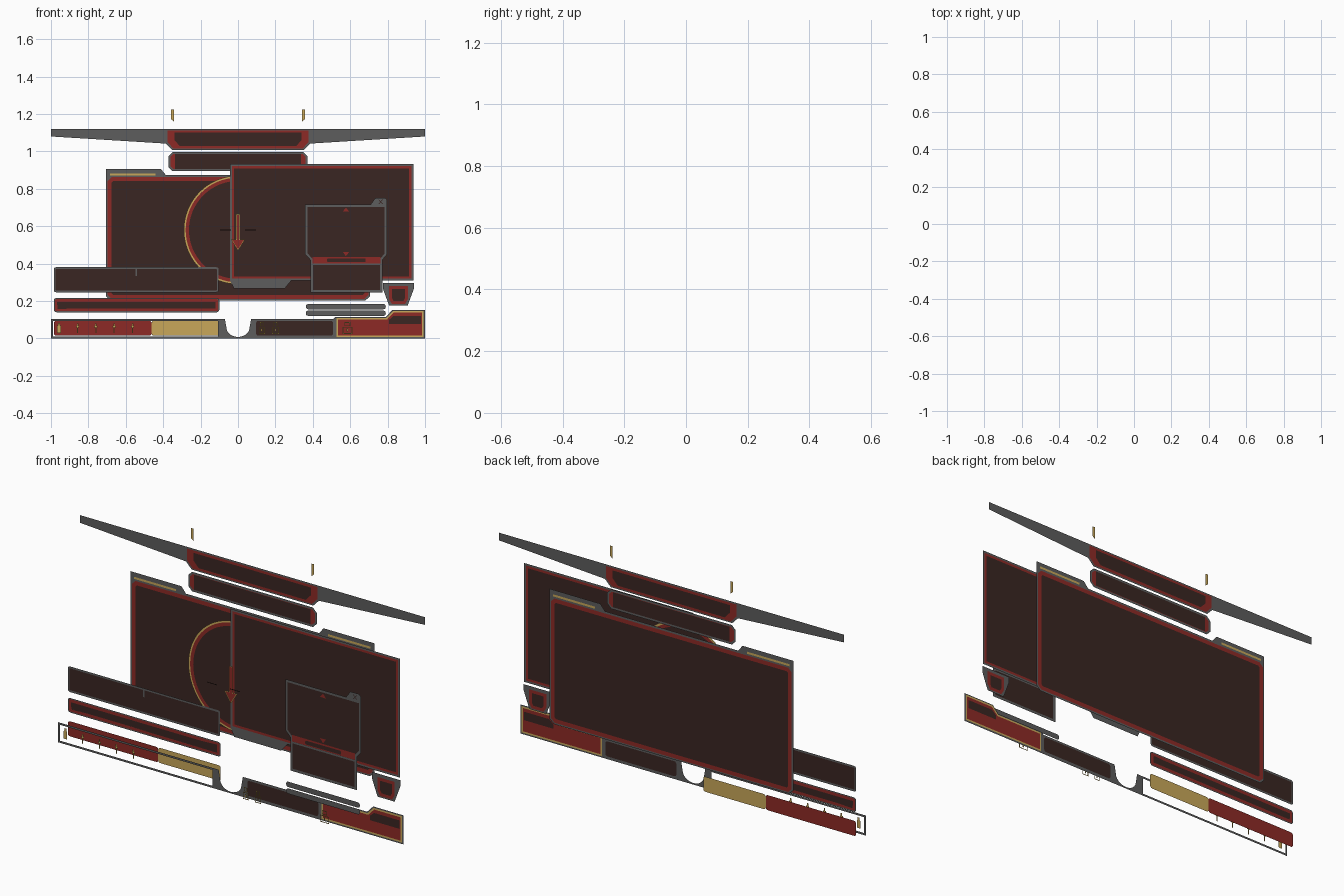
import bpy, bmesh, math

if "Cube" in bpy.data.objects:
    bpy.data.objects.remove(bpy.data.objects["Cube"])

COL = {"grey": (.11, .11, .11, 1), "dark": (.042, .019, .016, 1),
       "red": (.27, .023, .019, 1), "gold": (.58, .39, .10, 1)}
MATS = {}
for k, c in COL.items():
    MATS[k] = bpy.data.materials.new(k)
    MATS[k].diffuse_color = c
KEYS = list(COL)

# depth levels of the stacked sheets
BACK, MID, NEAR, FRONT = .12, 0.0, -.06, -.12


def rect(x0, z0, x1, z1, r=0.0, n=3):
    """Counter-clockwise rectangle, corners rounded with n steps (n=1 chamfers)."""
    if r == 0:
        return [(x0, z0), (x1, z0), (x1, z1), (x0, z1)]
    pts = []
    for cx, cz, a in ((x1 - r, z0 + r, -90), (x1 - r, z1 - r, 0),
                      (x0 + r, z1 - r, 90), (x0 + r, z0 + r, 180)):
        for i in range(n + 1):
            t = math.radians(a + 90 * i / n)
            pts.append((cx + r * math.cos(t), cz + r * math.sin(t)))
    return pts


def mirrored(half):
    """Close a left-half outline (running top to bottom) with its mirror image."""
    return half + [(-x, z) for x, z in reversed(half)]


def sheet(name, outlines, y, fill, borders=(), lift=0.0):
    """Flat sheet with nested border bands; lift > 0 makes a decal on both sides."""
    if isinstance(outlines[0][0], (int, float)):
        outlines = [outlines]
    bm = bmesh.new()
    for pts in outlines:
        area = sum(a[0] * b[1] - b[0] * a[1] for a, b in zip(pts, pts[1:] + pts[:1]))
        if area < 0:
            pts = pts[::-1]
        for side in ((-1, 1) if lift else (0,)):
            loop = pts[::-1] if side == 1 else pts
            f = bm.faces.new([bm.verts.new((x, y + side * lift, z)) for x, z in loop])
            f.normal_update()
            for mat, width in borders:
                ring = bmesh.ops.inset_individual(bm, faces=[f], thickness=width,
                                                  use_even_offset=True)["faces"]
                for g in ring:
                    if g is not f:
                        g.material_index = KEYS.index(mat)
            f.material_index = KEYS.index(fill)
    bmesh.ops.triangulate(bm, faces=[f for f in bm.faces if len(f.verts) > 4])
    me = bpy.data.meshes.new(name)
    bm.to_mesh(me)
    bm.free()
    for k in KEYS:
        me.materials.append(MATS[k])
    ob = bpy.data.objects.new(name, me)
    bpy.context.collection.objects.link(ob)
    return ob


def outline_ring(x0, z0, x1, z1, t):
    """Four strips forming an open rectangular frame."""
    return [rect(x0, z0, x1, z0 + t), rect(x0, z1 - t, x1, z1),
            rect(x0, z0 + t, x0 + t, z1 - t), rect(x1 - t, z0 + t, x1, z1 - t)]


# top banner with tapering wings
sheet("top_banner", mirrored([(-1, 1.12), (-1, 1.08), (-.385, 1.042), (-.352, 1.008)]),
      BACK, "grey")
sheet("top_banner_red", mirrored([(-.378, 1.112), (-.378, 1.05), (-.345, 1.015)]),
      BACK, "red", lift=.0015)
sheet("top_banner_field", mirrored([(-.34, 1.1), (-.34, 1.06), (-.31, 1.028)]),
      BACK, "dark", lift=.003)

# gold pendants above the banner
for s, side in ((-1, "left"), (1, "right")):
    sheet("pendant_" + side, [(s * .357, 1.225), (s * .357, 1.172), (s * .342, 1.16),
                              (s * .342, 1.225)], BACK, "gold")

# title bar under the banner
sheet("title_bar", rect(-.372, .895, .372, .997, .022, 1), BACK, "red", [("grey", .011)])
sheet("title_bar_field", rect(-.337, .907, .337, .985), BACK, "dark", lift=.0015)

# large back window with two raised tabs
sheet("back_window", mirrored([(-.385, .873), (-.412, .905), (-.706, .905),
                               (-.706, .225), (-.68, .203)]), BACK, "grey")
sheet("back_window_field", rect(-.697, .212, .697, .862, .02, 1), BACK, "dark",
      [("red", .021)], lift=.0015)
for s, side in ((-1, "left"), (1, "right")):
    a, b = sorted((s * .685, s * .44))
    sheet("tab_strip_" + side, rect(a, .872, b, .883), BACK, "gold", lift=.003)

# round dial just behind the right window
disc = [(.29 * math.cos(i * math.tau / 64), .58 + .29 * math.sin(i * math.tau / 64))
        for i in range(64)]
sheet("round_dial", disc, MID + .004, "dark", [("gold", .01), ("red", .018)])

# right window and its lower tab
sheet("right_window", rect(-.043, .31, .937, .932), MID, "dark",
      [("grey", .01), ("red", .012)])
sheet("right_window_tab", [(-.043, .31), (-.022, .267), (.25, .267), (.285, .31)], MID, "grey")

# pointer arrow and crosshair ticks
arrow = mirrored([(-.01, .665), (-.01, .53), (-.038, .53), (-.002, .472)])
sheet("pointer_arrow", arrow, NEAR, "red", [("gold", .004)])
sheet("crosshair_ticks", [rect(-.096, .578, -.037, .582), rect(.037, .578, .096, .582)],
      FRONT, "dark")

# pop-up panel with close button, band and arrows
sheet("popup_panel", [(.358, .717), (.358, .45), (.387, .42), (.387, .246), (.772, .246),
                      (.772, .42), (.797, .45), (.797, .717)], FRONT, "dark", [("grey", .013)])
sheet("close_button", [(.71, .717), (.735, .752), (.785, .752), (.797, .74), (.797, .717)],
      FRONT, "grey")
sheet("close_cross", [[(.749, .718), (.754, .718), (.776, .743), (.771, .743)],
                      [(.776, .718), (.771, .718), (.749, .743), (.754, .743)]],
      FRONT, "dark", lift=.0015)
sheet("popup_divider", rect(.392, .392, .768, .401), FRONT, "grey", lift=.0012)
sheet("popup_band", rect(.397, .402, .762, .436), FRONT, "red", lift=.0015)
sheet("popup_band_slot", rect(.475, .408, .683, .428, .007), FRONT, "dark", lift=.003)
sheet("popup_arrows", [[(.56, .678), (.595, .678), (.577, .7)],
                       [(.56, .463), (.595, .463), (.577, .44)]], FRONT, "red", lift=.0015)

# slider bars
for i, z in enumerate((.156, .121)):
    sheet(f"slider_bar_{i + 1}", rect(.363, z, .79, z + .028, .012), FRONT, "grey")

# small shield-shaped button
sheet("shield_button", [(.775, .297), (.775, .265), (.808, .176), (.907, .176),
                        (.94, .265), (.94, .297)], MID, "grey")
sheet("shield_button_field", [(.808, .28), (.808, .21), (.823, .184), (.893, .184),
                              (.908, .21), (.908, .28)], MID, "dark",
      [("red", .016)], lift=.0015)

# three bars at lower left
sheet("entry_bar", rect(-.985, .247, -.103, .381, .012), MID, "dark", [("grey", .01)])
sheet("entry_bar_mark", rect(-.549, .335, -.541, .375), MID, "grey", lift=.0015)
sheet("progress_bar", rect(-.985, .14, -.1, .216, .014), MID, "dark",
      [("grey", .006), ("red", .015)])
sheet("fill_bar_gold", rect(-.462, .015, -.1, .094, .012), MID, "gold")
sheet("fill_bar_red", rect(-.985, .015, -.462, .094, .012), MID, "red")

# bottom frame: open left tray, central U notch, solid right half
sheet("bottom_tray_frame", outline_ring(-1, 0, -.095, .105, .011), NEAR, "grey")
notch = [(.062 * math.cos(math.radians(a)), .058 + .05 * math.sin(math.radians(a)))
         for a in range(180, 361, 15)]
sheet("bottom_frame", [(-.095, .105), (-.095, 0), (1, 0), (1, .152), (.825, .152),
                       (.79, .115), (.52, .115), (.51, .105), (.07, .105)]
      + notch[::-1] + [(-.07, .105)], NEAR, "grey")
sheet("slot_field", rect(.097, .015, .508, .094, .012), NEAR, "dark", lift=.0015)
sheet("badge_panel", [(.527, .008), (.993, .008), (.993, .146), (.828, .146),
                      (.793, .109), (.527, .109)], NEAR, "red", [("gold", .008)], lift=.0015)
sheet("badge_field", [(.808, .077), (.978, .077), (.978, .121), (.832, .121), (.808, .1)],
      NEAR, "dark", lift=.003)

# row of little gold items in the tray
sheet("tray_bottle", [rect(-.968, .028, -.947, .07, .004), rect(-.963, .07, -.952, .084)],
      NEAR, "gold")
for i in range(4):
    x = -.858 + i * .098
    sheet(f"tray_item_{i + 1}", [rect(x - .003, .03, x + .003, .058),
                                 rect(x - .009, .058, x + .009, .066),
                                 rect(x - .004, .066, x + .004, .08)], NEAR, "gold")

# gold outline icons floating in front
for i, (x, w) in enumerate(((.128, .016), (.2, .018), (.585, .026))):
    sheet(f"outline_icon_{i + 1}", outline_ring(x - w, .025, x + w, .062, .004)
          + outline_ring(x - w * .6, .066, x + w * .6, .088, .004)
          + [rect(x - .004, .036, x + .004, .052)], FRONT, "gold")

for m in bpy.data.materials:
    if m.users and not m.is_grease_pencil:
        m.use_nodes = True
        m.node_tree.nodes["Principled BSDF"].inputs["Base Color"].default_value = m.diffuse_color
